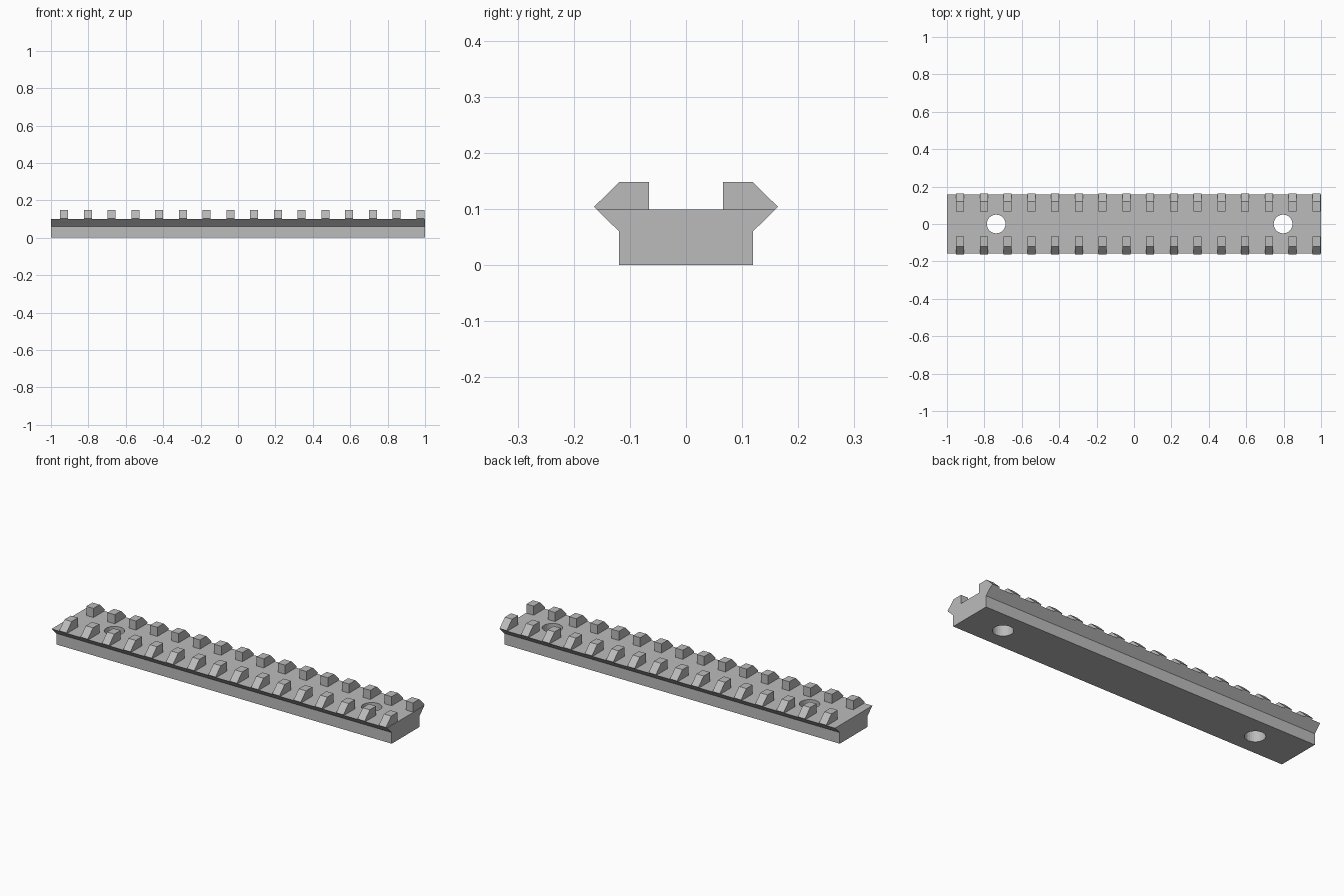
import bpy, bmesh

cube = bpy.data.objects.get("Cube")
if cube:
    bpy.data.objects.remove(cube, do_unlink=True)

grey = bpy.data.materials.new("plain grey")
grey.use_nodes = True
colour = (0.5, 0.5, 0.5, 1)
grey.diffuse_color = colour
grey.node_tree.nodes["Principled BSDF"].inputs["Base Color"].default_value = colour


def prism(name, profile, x0, x1):
    """Extrude a (y, z) outline along x."""
    bm = bmesh.new()
    face = bm.faces.new([bm.verts.new((x0, y, z)) for y, z in profile])
    ext = bmesh.ops.extrude_face_region(bm, geom=[face])["geom"]
    moved = [v for v in ext if isinstance(v, bmesh.types.BMVert)]
    bmesh.ops.translate(bm, verts=moved, vec=(x1 - x0, 0, 0))
    bmesh.ops.recalc_face_normals(bm, faces=bm.faces)
    mesh = bpy.data.meshes.new(name)
    bm.to_mesh(mesh)
    bm.free()
    mesh.materials.append(grey)
    obj = bpy.data.objects.new(name, mesh)
    bpy.context.collection.objects.link(obj)
    return obj


deck, top = 0.099, 0.148

# Rail body: straight foot flaring outward to the deck
half = [(0.119, 0), (0.119, 0.06), (0.159, deck)]
body = prism("rail_body", half + [(-y, z) for y, z in reversed(half)], -1, 1)

# Screw holes through the body
for i, x in enumerate((-0.737, 0.797)):
    bpy.ops.mesh.primitive_cylinder_add(vertices=32, radius=0.05, depth=0.4, location=(x, 0, 0.05))
    cutter = bpy.context.object
    cutter.name = f"hole_cutter_{i + 1}"
    cutter.data.materials.append(grey)
    cutter.hide_render = True
    cutter.hide_set(True)
    cut = body.modifiers.new("screw hole", "BOOLEAN")
    cut.operation = "DIFFERENCE"
    cut.solver = "EXACT"
    cut.object = cutter

# Teeth: one chamfered lug, repeated along the rail and mirrored front to back
lug = [(0.066, deck), (0.159, deck), (0.164, 0.104), (0.119, top), (0.066, top)]
teeth = prism("rail_teeth", lug, -0.951, -0.908)
row = teeth.modifiers.new("row", "ARRAY")
row.count = 16
row.use_relative_offset = False
row.use_constant_offset = True
row.constant_offset_displace = (0.127, 0, 0)
mirror = teeth.modifiers.new("both sides", "MIRROR")
mirror.use_axis = (False, True, False)
